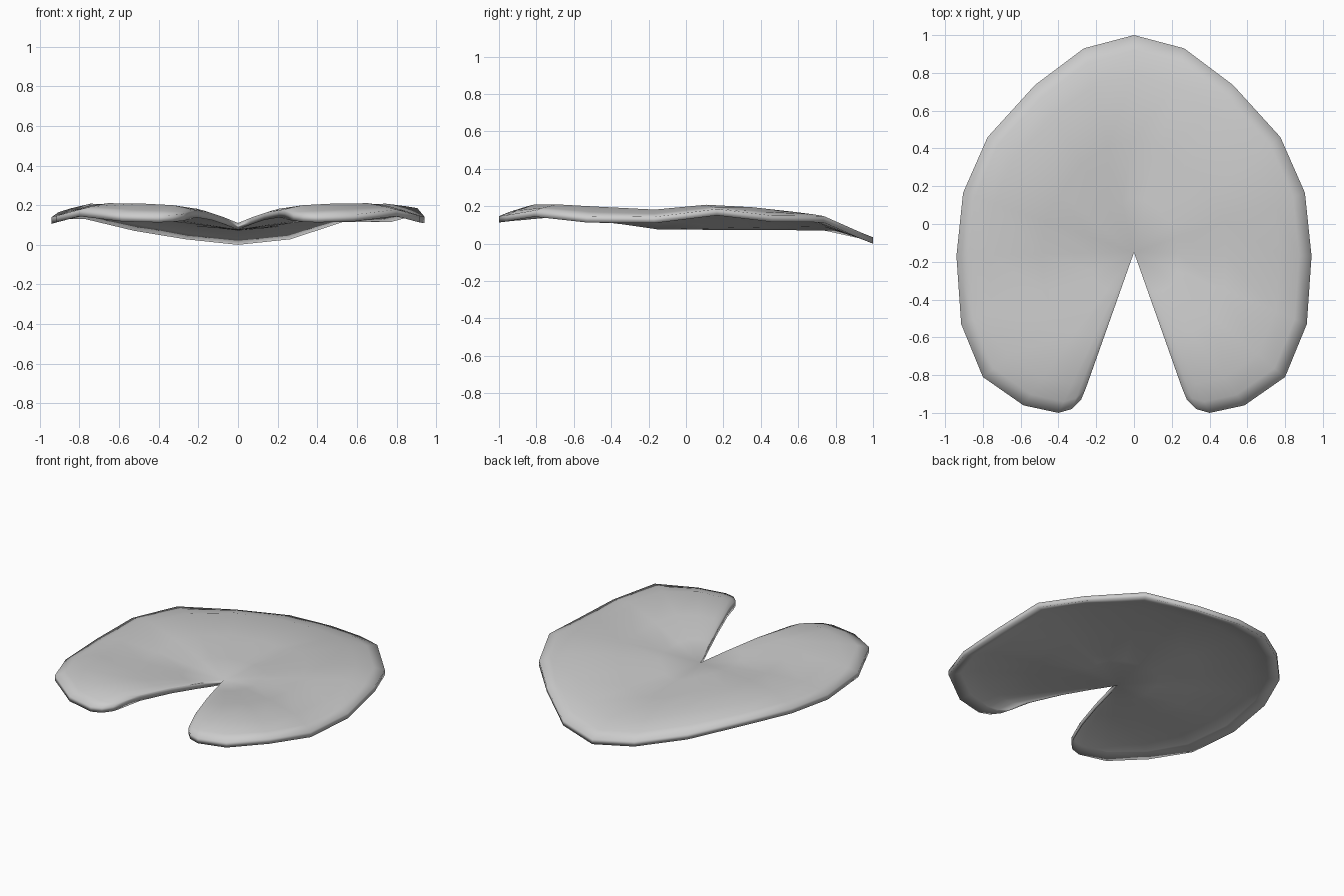
import bpy, bmesh

if "Cube" in bpy.data.objects:
    bpy.data.objects.remove(bpy.data.objects["Cube"])

NOTCH = (0.0, -0.15)   # point of the slit, where the pad's ribs meet
Z0 = 0.11              # top height at the notch
THICK = 0.034

# Half outline from the back tip round to the slit:
# x, y, right rim height, left rim height, height of the raised inner ring
OUTLINE = [
    (0.0, 1.0, 0.034, 0.034, 0.105),
    (0.265, 0.93, 0.062, 0.062, 0.125),
    (0.525, 0.735, 0.148, 0.105, 0.17),
    (0.775, 0.46, 0.15, 0.165, 0.195),
    (0.905, 0.165, 0.185, 0.165, 0.208),
    (0.94, -0.17, 0.143, 0.14, 0.182),
    (0.915, -0.53, 0.147, 0.147, 0.197),
    (0.80, -0.81, 0.178, 0.178, 0.21),
    (0.585, -0.96, 0.152, 0.152, 0.208),
    (0.40, -1.0, 0.147, 0.147, 0.2),
    (0.33, -0.98, 0.15, 0.15, 0.188),
    (0.28, -0.93, 0.155, 0.155, 0.178),
    (0.255, -0.87, 0.16, 0.16, 0.172),
]

right = [(x, y, r, i) for x, y, r, l, i in OUTLINE]
left = [(-x, y, l, i) for x, y, r, l, i in OUTLINE[1:]]
rays = left[::-1] + right

bm = bmesh.new()
centre = bm.verts.new((*NOTCH, Z0))


def ring(t, height):
    """One row of vertices at fraction t of the way from notch to rim."""
    return [bm.verts.new((NOTCH[0] + (x - NOTCH[0]) * t,
                          NOTCH[1] + (y - NOTCH[1]) * t,
                          height(r, i))) for x, y, r, i in rays]


# Upper surface: dished centre, raised ring, drooping wavy rim
rows = [
    ring(0.25, lambda r, i: Z0 + (i - Z0) * 0.42),
    ring(0.52, lambda r, i: Z0 + (i - Z0) * 0.8),
    ring(0.82, lambda r, i: i),
    ring(0.93, lambda r, i: i * 0.45 + r * 0.55),
    ring(1.0, lambda r, i: r),
]
for k in range(len(rays) - 1):
    bm.faces.new((centre, rows[0][k + 1], rows[0][k]))
    for a, b in zip(rows, rows[1:]):
        bm.faces.new((a[k], a[k + 1], b[k + 1], b[k]))

# Underside and edge: a lowered copy joined to the upper surface
upper = bm.faces[:]
out = bmesh.ops.extrude_face_region(bm, geom=upper, use_keep_orig=True)
low = [g for g in out["geom"] if isinstance(g, bmesh.types.BMVert)]
bmesh.ops.translate(bm, verts=low, vec=(0, 0, -THICK))
bmesh.ops.recalc_face_normals(bm, faces=bm.faces[:])

for f in bm.faces:
    f.smooth = True
mesh = bpy.data.meshes.new("lily_pad")
bm.to_mesh(mesh)
bm.free()
pad = bpy.data.objects.new("lily_pad", mesh)
bpy.context.collection.objects.link(pad)
